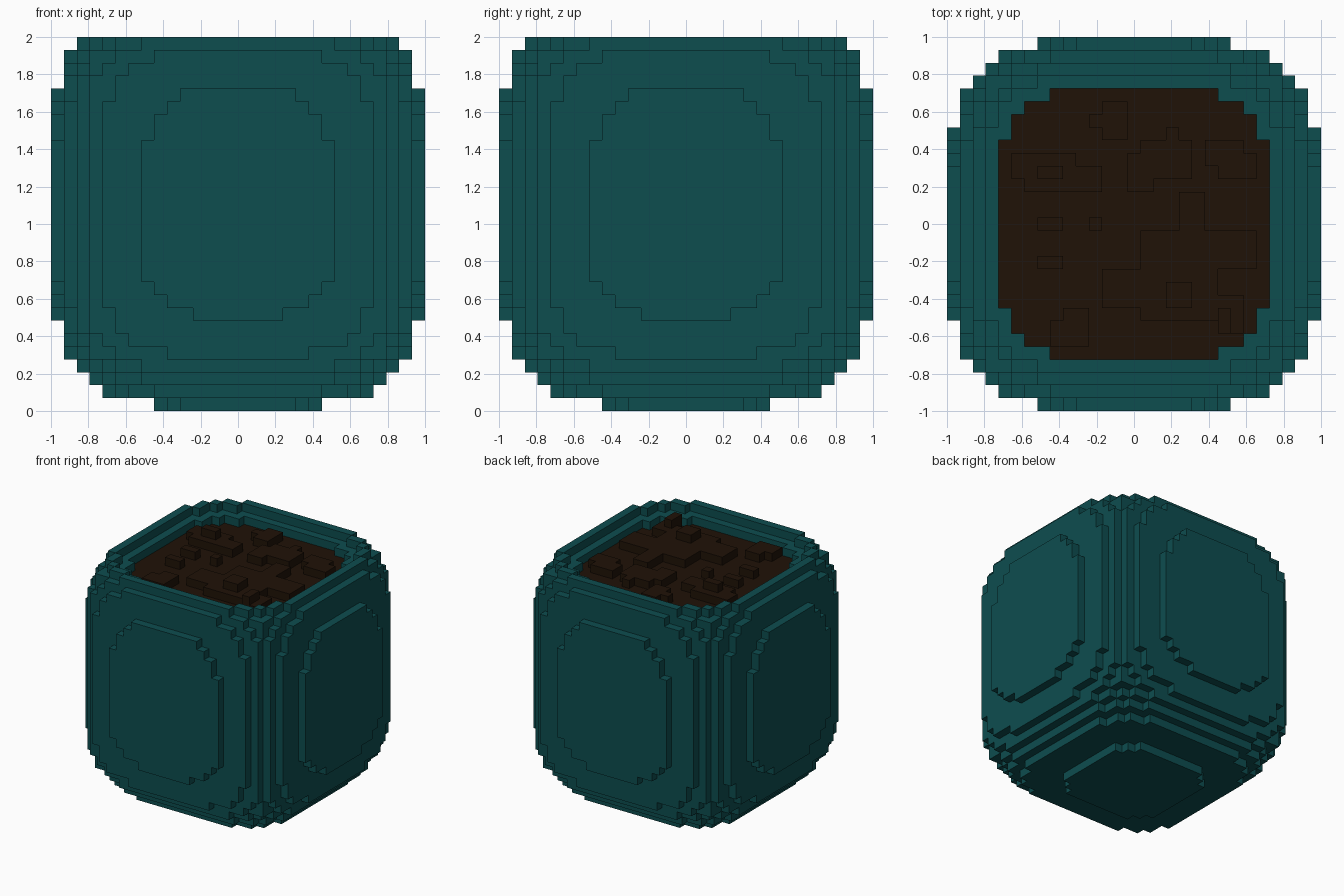
import bpy, bmesh
from mathutils import Vector

if "Cube" in bpy.data.objects:
    bpy.data.objects.remove(bpy.data.objects["Cube"])

N = 29                 # voxels per side
S = 2.0 / N            # voxel size
P = 3.95               # squareness of every horizontal slice
H = 14
BASE, SOIL, LEDGE = 27, 10600, 16200   # soil height, soil outline, inner ledge outline

# Slice size for each voxel layer, bottom to top
LEVELS = ([1700, 10600, 16200, 21200, 26000, 29800, 32300, 33820, 34500, 35300]
          + [36200] * 11
          + [35300, 35300, 34500, 33970, 32500, 30000, 26800, 21200])

# Raised lumps of soil: x range, y range
LOW = [(-8, -3, 3, 4), (-9, -5, 4, 5), (-7, -6, 0, 0), (-3, -3, 0, 0),
       (-7, -6, -3, -3), (-3, -1, 8, 8), (-2, -1, 7, 9),
       (0, 1, 3, 5), (1, 4, 4, 6), (3, 3, 7, 7), (7, 9, 4, 5), (6, 8, 5, 6),
       (1, 6, -7, -1), (7, 9, -3, -1), (4, 5, 0, 2), (-2, 0, -6, -4),
       (-6, -4, -9, -8), (-5, -4, -7, -7), (7, 8, -8, -6)]
HIGH = [(3, 4, -6, -5), (-7, -6, 4, 4), (7, 7, -8, -7)]


def radius(i, j):
    return abs(i) ** P + abs(j) ** P


def soil_top(i, j):
    def hit(boxes):
        return any(a <= i <= b and c <= j <= d for a, b, c, d in boxes)
    return BASE + (2 if hit(HIGH) else 1 if hit(LOW) else 0)


# Fill the pot and the soil with voxels
pot, soil = set(), set()
for k, level in enumerate(LEVELS):
    for i in range(-H, H + 1):
        for j in range(-H, H + 1):
            r = radius(i, j)
            if r > level:
                continue
            if r <= SOIL and k >= 20:
                if k < soil_top(i, j):
                    soil.add((i, j, k))
            elif r > LEDGE or k < N - 1:
                pot.add((i, j, k))
solid = pot | soil


def voxel_object(name, cells, colour):
    """Mesh only the faces that touch open air."""
    bm = bmesh.new()
    verts = {}

    def vert(p):
        key = tuple(round(c * 2) for c in p)
        if key not in verts:
            verts[key] = bm.verts.new((p[0] * S, p[1] * S, (p[2] + 0.5) * S))
        return verts[key]

    for cell in cells:
        for axis in range(3):
            for sign in (-1, 1):
                n = Vector((0, 0, 0))
                n[axis] = sign
                if tuple(int(cell[a] + n[a]) for a in range(3)) in solid:
                    continue
                u = Vector((0, 0, 0))
                u[(axis + 1) % 3] = 0.5
                v = n.cross(u)
                c = Vector(cell) + n * 0.5
                bm.faces.new([vert(c - u - v), vert(c + u - v),
                              vert(c + u + v), vert(c - u + v)])
    mesh = bpy.data.meshes.new(name)
    bm.to_mesh(mesh)
    bm.free()
    mat = bpy.data.materials.new(name + "_colour")
    mat.diffuse_color = colour
    mat.use_nodes = True
    mat.node_tree.nodes["Principled BSDF"].inputs["Base Color"].default_value = mat.diffuse_color
    mesh.materials.append(mat)
    bpy.context.collection.objects.link(bpy.data.objects.new(name, mesh))


voxel_object("pot", pot, (0.004, 0.074, 0.078, 1))
voxel_object("soil", soil, (0.014, 0.006, 0.002, 1))
